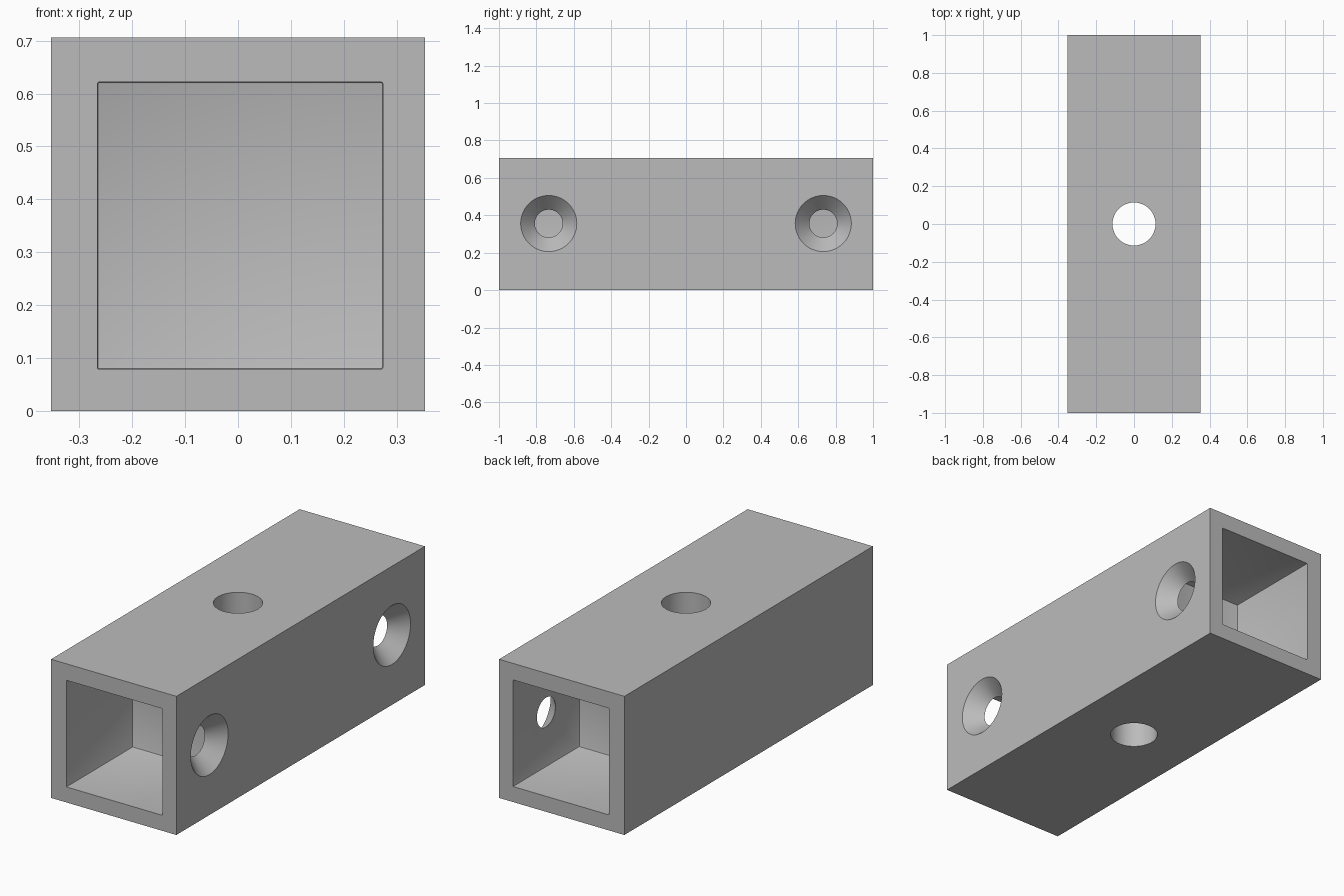
import bpy
from math import pi, radians

if "Cube" in bpy.data.objects:
    bpy.data.objects.remove(bpy.data.objects["Cube"], do_unlink=True)

WIDTH = 0.706
HALF = WIDTH / 2
LENGTH = 2.0
SEGMENTS = 64

# Single plain grey finish
grey = bpy.data.materials.new("plain_grey")
grey.use_nodes = True
colour = (0.5, 0.5, 0.5, 1)
grey.diffuse_color = colour
grey.node_tree.nodes["Principled BSDF"].inputs["Base Color"].default_value = colour


def box(name, low, high):
    """Axis-aligned box between two corners."""
    centre = [(a + b) / 2 for a, b in zip(low, high)]
    bpy.ops.mesh.primitive_cube_add(size=1, location=centre)
    obj = bpy.context.object
    obj.name = name
    obj.scale = [b - a for a, b in zip(low, high)]
    bpy.ops.object.transform_apply(location=True, rotation=True, scale=True)
    return obj


def cut(target, cutter):
    """Subtract the cutter from the target, then discard it."""
    cutter.hide_render = True
    mod = target.modifiers.new("cut", 'BOOLEAN')
    mod.operation = 'DIFFERENCE'
    mod.solver = 'EXACT'
    mod.object = cutter
    bpy.context.view_layer.objects.active = target
    bpy.ops.object.modifier_apply(modifier=mod.name)
    bpy.data.objects.remove(cutter, do_unlink=True)


# Square bar
bar = box("square_bar", (-HALF, -LENGTH / 2, 0), (HALF, LENGTH / 2, WIDTH))
bar.data.materials.append(grey)

# Square socket in each end
inner, outer = 0.468, 1.1
for side in (-1, 1):
    y0, y1 = sorted((side * inner, side * outer))
    socket = box("socket_cutter", (-0.266, y0, 0.079), (0.274, y1, 0.622))
    bevel = socket.modifiers.new("soft_corners", 'BEVEL')
    bevel.width = 0.004
    bevel.segments = 2
    bpy.ops.object.modifier_apply(modifier=bevel.name)
    cut(bar, socket)

# Vertical through hole
bpy.ops.mesh.primitive_cylinder_add(vertices=SEGMENTS, radius=0.114, depth=1,
                                    location=(0, 0, HALF))
cut(bar, bpy.context.object)

# Countersunk screw holes through the left wall into the sockets
rim, throat, wall = 0.15, 0.0745, 0.079
slope = (rim - throat) / wall
extra = 0.02
for y in (-0.734, 0.734):
    bpy.ops.mesh.primitive_cone_add(
        vertices=SEGMENTS, radius1=throat - slope * extra,
        radius2=rim + slope * extra, depth=wall + 2 * extra,
        location=(HALF - wall / 2, y, 0.356), rotation=(0, pi / 2, 0))
    cut(bar, bpy.context.object)

# Smooth round holes, sharp edges elsewhere
bpy.ops.object.select_all(action='DESELECT')
bar.select_set(True)
bpy.context.view_layer.objects.active = bar
bpy.ops.object.shade_smooth_by_angle(angle=radians(30))
